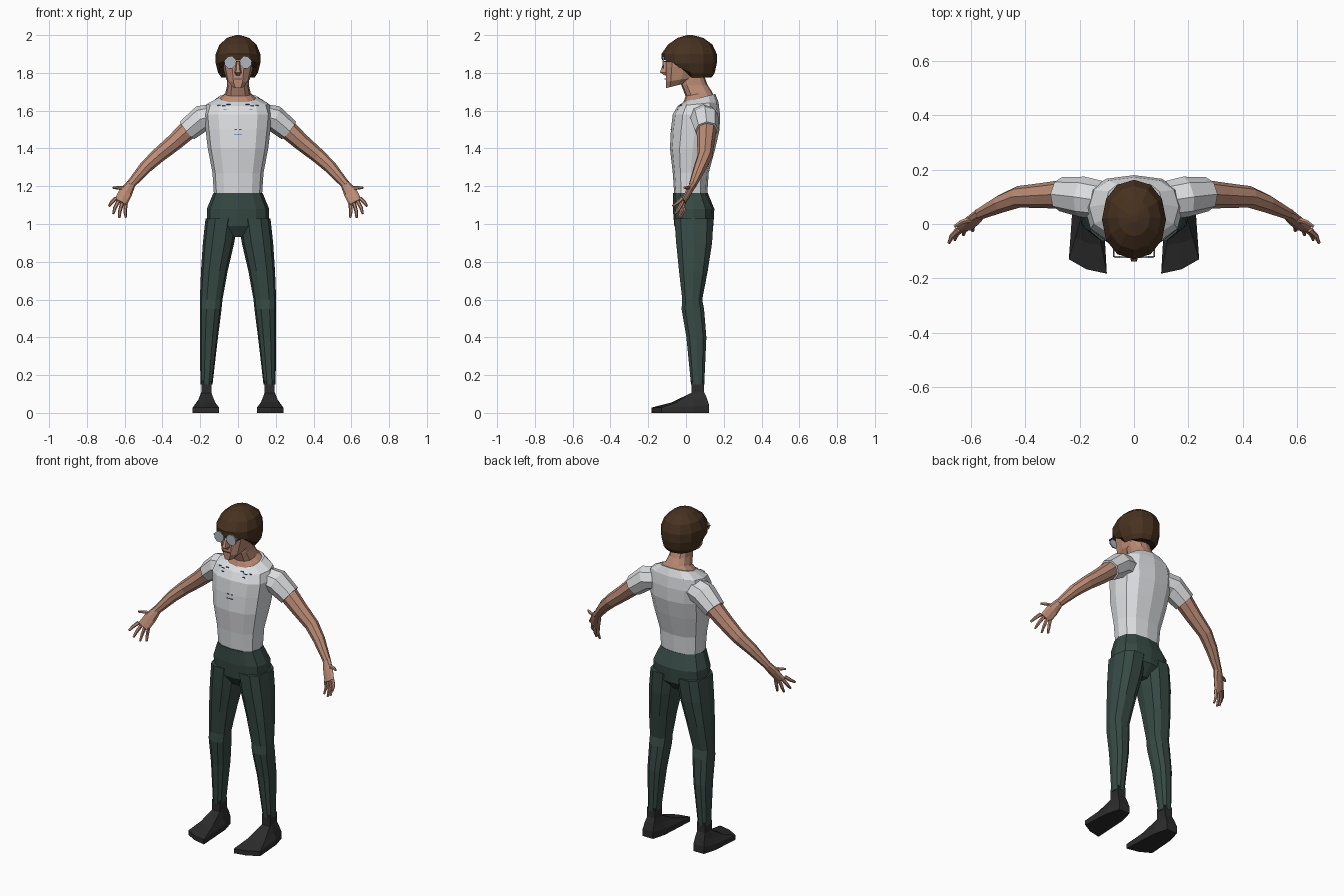
import bpy, bmesh, math
from mathutils import Vector
from mathutils.bvhtree import BVHTree

if "Cube" in bpy.data.objects:
    bpy.data.objects.remove(bpy.data.objects["Cube"])


def material(name, r, g, b):
    m = bpy.data.materials.new(name)
    m.use_nodes = True
    m.diffuse_color = (r, g, b, 1)
    m.node_tree.nodes["Principled BSDF"].inputs["Base Color"].default_value = (r, g, b, 1)
    return m


skin = material("skin", .50, .26, .18)
white = material("shirt white", .72, .73, .75)
green = material("trouser green", .038, .068, .058)
black = material("shoe black", .025, .025, .026)
brown = material("hair brown", .062, .031, .014)
glass = material("lens grey", .42, .47, .52)
frame = material("frame grey", .08, .08, .09)
blue = material("print blue", .03, .10, .35)


def loft(name, rings, mat, mirror=False):
    """Skin a list of equal-length point rings and cap both ends."""
    bm = bmesh.new()
    loops = [[bm.verts.new(p) for p in ring] for ring in rings]
    for a, b in zip(loops, loops[1:]):
        for i in range(len(a)):
            j = (i + 1) % len(a)
            bm.faces.new((a[i], a[j], b[j], b[i]))
    bm.faces.new(loops[0])
    bm.faces.new(loops[-1])
    bmesh.ops.remove_doubles(bm, verts=bm.verts, dist=.0005)
    bmesh.ops.recalc_face_normals(bm, faces=bm.faces)
    mesh = bpy.data.meshes.new(name)
    bm.to_mesh(mesh)
    bm.free()
    mesh.materials.append(mat)
    ob = bpy.data.objects.new(name, mesh)
    bpy.context.collection.objects.link(ob)
    if mirror:
        ob.modifiers.new("mirror", "MIRROR").use_mirror_merge = False
    return ob


def level(z, x0, x1, y0, y1, tilt=0, n=12, power=.8):
    """Level rounded ring filling the given x and y range."""
    pts = []
    for k in range(n):
        a = 2 * math.pi * k / n
        c, s = (math.copysign(abs(t) ** power, t) if abs(t) > .001 else 0
                for t in (math.cos(a), math.sin(a)))
        dy = s * (y1 - y0) / 2
        pts.append(Vector(((x0 + x1 + c * (x1 - x0)) / 2, (y0 + y1) / 2 + dy, z + tilt * dy)))
    return pts


def body(z, half, y0, y1, tilt=0, n=12, power=.8):
    return level(z, -half, half, y0, y1, tilt, n, power)


def limb(name, path, mat, n=8):
    """Tube along (x, y, z, radius in the front plane, radius front to back)."""
    pts = [Vector(p[:3]) for p in path]
    rings = []
    for i, p in enumerate(path):
        t = pts[min(i + 1, len(pts) - 1)] - pts[max(i - 1, 0)]
        u = Vector((t.z, 0, -t.x)).normalized()
        v = t.cross(u).normalized()
        rings.append([pts[i] + u * p[3] * math.cos(2 * math.pi * k / n)
                      + v * p[4] * math.sin(2 * math.pi * k / n) for k in range(n)])
    return loft(name, rings, mat, True)


def box(name, lo, hi, mat, mirror=False):
    ring = [(lo[0], lo[1]), (hi[0], lo[1]), (hi[0], hi[1]), (lo[0], hi[1])]
    return loft(name, [[(x, y, z) for x, y in ring] for z in (lo[2], hi[2])], mat, mirror)


# Shirt and sleeves
shirt = loft("shirt", [
    body(1.15, .127, -.062, .112), body(1.27, .135, -.07, .12),
    body(1.40, .16, -.085, .155), body(1.50, .172, -.08, .178),
    body(1.58, .18, -.07, .18), body(1.635, .165, -.045, .172, .1),
    body(1.668, .105, -.01, .155, .25)], white)
limb("sleeve", [(.11, .085, 1.575, .065, .07), (.19, .10, 1.56, .07, .075),
                (.27, .11, 1.495, .06, .063)], white)

# Arms and hands
limb("arm", [(.24, .11, 1.52, .053, .056), (.34, .105, 1.43, .045, .046),
             (.425, .10, 1.36, .039, .04), (.49, .075, 1.30, .034, .034),
             (.572, .035, 1.205, .023, .021)], skin)
limb("palm", [(.565, .04, 1.215, .024, .02), (.595, .012, 1.165, .036, .017),
              (.622, -.015, 1.115, .036, .012)], skin)
fingers = {
    "little_finger": ((.594, -.008, 1.11), (.594, -.025, 1.035)),
    "ring_finger": ((.614, -.013, 1.11), (.628, -.04, 1.033)),
    "middle_finger": ((.634, -.018, 1.12), (.660, -.058, 1.055)),
    "index_finger": ((.648, -.022, 1.135), (.682, -.07, 1.095)),
    "thumb": ((.592, .02, 1.19), (.662, -.01, 1.192)),
}
for name, (a, b) in fingers.items():
    mid = Vector(a).lerp(Vector(b), .55) + Vector((.004, .004, 0))
    limb(name, [(*a, .011, .011), (*mid, .0095, .0095), (*b, .006, .006)], skin, 6)

# Trousers
loft("trouser_seat", [
    body(.93, .09, -.02, .09), body(.99, .165, -.062, .145), body(1.08, .165, -.07, .15),
    body(1.165, .13, -.068, .115)], green)
loft("trouser_leg", [level(*r, n=10) for r in (
    (1.03, .0, .172, -.066, .15), (.90, .02, .186, -.056, .142),
    (.75, .055, .196, -.04, .118), (.60, .082, .202, -.022, .088),
    (.55, .087, .202, -.026, .098), (.40, .106, .202, .0, .11),
    (.15, .135, .199, .025, .098))], green, True)

# Shoes, gathered from the sole outline up to the ankle
sole = [(.10, -.183), (.175, -.167), (.24, -.13), (.228, .04),
        (.205, .122), (.135, .122), (.113, .04)]
ankle = [(min(max(x, .141), .193), min(max(y, .028), .095)) for x, y in sole]
middle = [((x + a) / 2, (y + b) / 2) for (x, y), (a, b) in zip(sole, ankle)]
loft("shoe", [[(x, y, z + max(0, y + .03) * slope) for x, y in outline]
              for outline, z, slope in ((sole, 0, 0), (sole, .028, .1), (middle, .055, .2),
                                        (ankle, .10, .1), (ankle, .17, 0))], black, True)

# Neck, head and nose
loft("neck", [body(1.655, .108, -.018, .15, .25), body(1.69, .068, -.002, .135, .2),
              body(1.735, .057, -.025, .115), body(1.80, .057, -.03, .09)], skin)
loft("head", [
    body(1.735, .034, -.108, .02, .25, 10), body(1.765, .062, -.11, .06, .15, 10),
    body(1.83, .08, -.11, .09, 0, 10), body(1.90, .086, -.108, .11, 0, 10),
    body(1.95, .065, -.07, .10, 0, 10)], skin)
loft("nose", [body(z, w, y, -.08, 0, 6) for z, w, y in (
    (1.785, .012, -.112), (1.803, .018, -.142), (1.86, .009, -.118))], skin)
box("mouth", (-.022, -.113, 1.766), (.022, -.104, 1.769), frame)

# Hair: bowl shape, lifted over the face
hair = loft("hair", [body(z, w, a, b, 0, 12, .95) for z, w, a, b in (
    (1.775, .088, -.08, .135), (1.80, .105, -.10, .152), (1.85, .118, -.128, .163),
    (1.90, .118, -.13, .163), (1.95, .098, -.095, .14), (1.985, .058, -.045, .092),
    (2.0, .012, .005, .035))], brown)
for v in hair.data.vertices:
    limit = 1.868 if v.co.y < -.06 else 1.83 if v.co.y < .01 else 1.77
    v.co.z = max(v.co.z, limit)

# Glasses
loft("lens", [[(.041 + .033 * math.cos(k * math.pi / 4 + math.pi / 8), y,
                1.855 + .033 * math.sin(k * math.pi / 4 + math.pi / 8))
               for k in range(8)] for y in (-.125, -.117)], glass, True)
box("glasses_bridge", (-.012, -.124, 1.858), (.012, -.118, 1.863), frame)
box("glasses_temple", (.072, -.122, 1.857), (.078, -.0, 1.863), frame, True)

# Small printed dashes lying on the shirt front
shirt_tree = BVHTree.FromPolygons([v.co for v in shirt.data.vertices],
                                  [p.vertices for p in shirt.data.polygons])
for x, z, w in ((.05, 1.632, .01), (.075, 1.625, .01), (.07, 1.608, .008),
                (.10, 1.628, .008), (.012, 1.50, .006), (.01, 1.475, .01)):
    hit = shirt_tree.ray_cast(Vector((x, -1, z)), Vector((0, 1, 0)))[0]
    if hit:
        box("shirt_print", (x - w, hit.y - .003, z - .002), (x + w, hit.y + .004, z + .002),
            blue, True)
